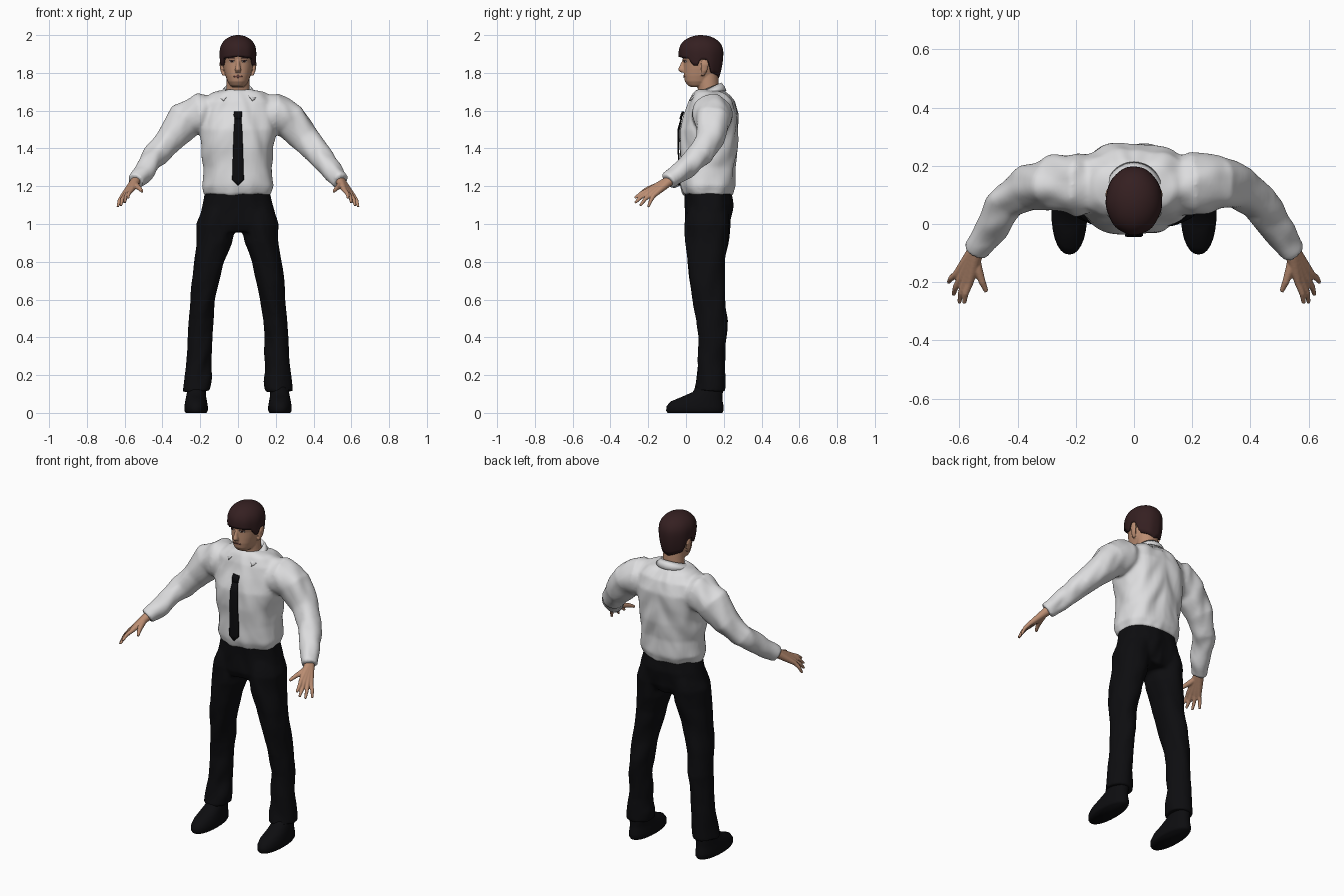
import bpy, bmesh, math
from mathutils import Vector, noise
from mathutils.bvhtree import BVHTree

if "Cube" in bpy.data.objects:
    bpy.data.objects.remove(bpy.data.objects["Cube"])


def material(name, rgb, rough=0.8):
    m = bpy.data.materials.new(name)
    m.use_nodes = True
    m.diffuse_color = (*rgb, 1)
    bsdf = m.node_tree.nodes["Principled BSDF"]
    bsdf.inputs["Base Color"].default_value = (*rgb, 1)
    bsdf.inputs["Roughness"].default_value = rough
    return m


SHIRT = material("white_cotton", (0.72, 0.72, 0.73))
BLACK = material("black_cloth", (0.004, 0.004, 0.005))
SKIN = material("skin", (0.50, 0.27, 0.17))
HAIR = material("dark_brown_hair", (0.035, 0.014, 0.015))
EYE = material("eye_white", (0.55, 0.5, 0.47))
LIPS = material("lips", (0.36, 0.15, 0.11))


def tube(bm, pts, flat=True, n=28, power=2.0, mirror=False):
    """Closed loft through rings (x, y, z, ra, rb); flat keeps rings level."""
    for side in ((1, -1) if mirror else (1,)):
        rings = []
        for i, p in enumerate(pts):
            c = Vector(p[:3])
            ra, rb = p[3], p[-1]
            u, v = Vector((1, 0, 0)), Vector((0, 1, 0))
            if not flat:
                t = Vector(pts[min(i + 1, len(pts) - 1)][:3]) - Vector(pts[max(i - 1, 0)][:3])
                u = t.cross(Vector((0, 0, 1))).normalized()
                v = t.cross(u).normalized()
            ring = []
            for k in range(n):
                a = 2 * math.pi * k / n
                ca, sa = math.cos(a), math.sin(a)
                q = c + u * ra * math.copysign(abs(ca) ** (2 / power), ca)
                q += v * rb * math.copysign(abs(sa) ** (2 / power), sa)
                ring.append(bm.verts.new((q.x * side, q.y, q.z)))
            rings.append(ring)
        for a, b in zip(rings, rings[1:]):
            for k in range(n):
                bm.faces.new((a[k], a[(k + 1) % n], b[(k + 1) % n], b[k]))
        bm.faces.new(rings[0])
        bm.faces.new(rings[-1])


def finish(name, bm, mat):
    bmesh.ops.recalc_face_normals(bm, faces=bm.faces)
    me = bpy.data.meshes.new(name)
    bm.to_mesh(me)
    bm.free()
    me.materials.append(mat)
    me.shade_smooth()
    ob = bpy.data.objects.new(name, me)
    bpy.context.collection.objects.link(ob)
    return ob


def blend(ob, voxel, passes, fold=0.0):
    """Fuse overlapping solids into one skin, soften it and add cloth folds."""
    m = ob.modifiers.new("fuse", 'REMESH')
    m.mode, m.voxel_size = 'VOXEL', voxel
    s = ob.modifiers.new("soften", 'SMOOTH')
    s.factor, s.iterations = 0.5, passes
    bpy.context.view_layer.objects.active = ob
    for mod in ("fuse", "soften"):
        bpy.ops.object.modifier_apply(modifier=mod)
    me = ob.data
    normals = [v.normal.copy() for v in me.vertices]
    for v, nrm in zip(me.vertices, normals):
        if fold:
            p = v.co
            v.co += nrm * fold * noise.noise(Vector((p.x * 13, p.y * 13, p.z * 8 + abs(p.x) * 9)))
    me.shade_smooth()
    return BVHTree.FromPolygons([v.co for v in me.vertices], [p.vertices for p in me.polygons])


def plate(name, tree, rows, mat, lift, thick, cols=5, mirror=False):
    """Thin plate laid on a front surface; rows are (z, x0, x1)."""
    bm = bmesh.new()
    for side in ((1, -1) if mirror else (1,)):
        grid = []
        for z, x0, x1 in rows:
            row = []
            for k in range(cols):
                x = side * (x0 + (x1 - x0) * k / (cols - 1))
                hit = tree.ray_cast(Vector((x, -1, z)), Vector((0, 1, 0)))[0]
                row.append(bm.verts.new((x, (hit.y if hit else 0) - lift, z)))
            grid.append(row)
        for a, b in zip(grid, grid[1:]):
            for k in range(cols - 1):
                q = (a[k], a[k + 1], b[k + 1], b[k])
                bm.faces.new(q if side > 0 else q[::-1])
    ob = finish(name, bm, mat)
    s = ob.modifiers.new("thickness", 'SOLIDIFY')
    s.thickness, s.offset = thick, 0
    return ob


def oval(cx, cz, rx, rz, slope=0.0, steps=8):
    rows = []
    for i in range(steps + 1):
        a = math.pi * (i / steps - 0.5)
        w = max(rx * math.cos(a), 0.0005)
        rows.append((cz + rz * math.sin(a) + slope, cx - w, cx + w))
    return rows


# shirt: torso and sleeves
bm = bmesh.new()
torso = [(1.155, .115, .172, .128), (1.2, .116, .19, .142), (1.3, .113, .178, .147),
         (1.4, .118, .187, .156), (1.5, .122, .205, .156), (1.58, .135, .212, .143),
         (1.65, .135, .2, .118), (1.69, .128, .14, .09), (1.71, .122, .075, .07)]
tube(bm, [(0, y, z, a, b) for z, y, a, b in torso], power=2.35, n=40)
tube(bm, [(.08, .13, 1.57, .09), (.2, .135, 1.585, .11), (.28, .14, 1.545, .096),
          (.36, .125, 1.45, .077), (.43, .08, 1.37, .067), (.49, -.01, 1.29, .055),
          (.542, -.092, 1.225, .045)], flat=False, mirror=True)
shirt_tree = blend(finish("shirt", bm, SHIRT), 0.009, 4, 0.012)

# collar: folded band, open at the front
bm = bmesh.new()
rows = []
for k in range(41):
    a = math.radians(-150 + 7.5 * k)
    f = (1 - math.cos(a)) / 2
    s, c, g = math.sin(a), math.cos(a), f ** 4
    rows.append([bm.verts.new(p) for p in (
        (s * .066, .12 + c * .062, 1.70 - .05 * f),
        (s * .07, .12 + c * .067, 1.748 - .052 * f),
        (s * (.086 + .04 * g), .122 + c * (.082 + .024 * g), 1.73 - .055 * f),
        (s * (.094 + .08 * g), .122 + c * (.092 + .042 * g), 1.705 - .065 * g))])
for a, b in zip(rows, rows[1:]):
    for k in range(3):
        bm.faces.new((a[k], a[k + 1], b[k + 1], b[k]))
collar = finish("collar", bm, SHIRT)
collar.modifiers.new("thickness", 'SOLIDIFY').thickness = 0.006

# tie: knot and blade
plate("tie_blade", shirt_tree, [(1.205, -.003, .003), (1.235, -.031, .031), (1.3, -.029, .029),
      (1.4, -.026, .026), (1.5, -.022, .022), (1.565, -.017, .017)], BLACK, .008, .007)
plate("tie_knot", shirt_tree, [(1.555, -.016, .016), (1.575, -.022, .022), (1.595, -.02, .02)],
      BLACK, .012, .009)

# trousers: hips and legs
bm = bmesh.new()
hips = [(1.185, .115, .166, .12), (1.1, .122, .185, .126), (1.0, .115, .207, .118),
        (.955, .112, .17, .1)]
tube(bm, [(0, y, z, a, b) for z, y, a, b in hips], power=2.3, n=40)
leg = [(1.08, .12, .095, .09, .11), (1.0, .115, .115, .1, .118), (.9, .11, .124, .096, .112),
       (.8, .107, .152, .08, .1), (.7, .112, .17, .072, .092), (.6, .122, .185, .067, .084),
       (.5, .138, .197, .067, .079), (.4, .14, .205, .067, .072), (.25, .132, .211, .068, .07),
       (.17, .128, .212, .074, .076), (.115, .125, .218, .072, .082)]
tube(bm, [(x, y, z, a, b) for z, y, x, a, b in leg], mirror=True)
blend(finish("trousers", bm, BLACK), 0.009, 3, 0.009)

# shoes
bm = bmesh.new()
tube(bm, [(.222, .047, 0, .055, .145), (.222, .047, .012, .062, .152), (.222, .048, .035, .062, .151),
          (.222, .056, .06, .058, .138), (.222, .085, .085, .053, .107),
          (.22, .115, .11, .05, .08), (.22, .13, .16, .045, .062)], power=2.2, mirror=True)
finish("shoes", bm, BLACK)

# hands: each finger runs from wrist to tip, fused into a palm
bm = bmesh.new()
fingers = [((.565, -.205, 1.177), (.583, -.272, 1.137)), ((.581, -.202, 1.165), (.6, -.27, 1.112)),
           ((.597, -.19, 1.156), (.62, -.243, 1.097)), ((.61, -.172, 1.15), (.637, -.2, 1.09))]
wrist = Vector((.535, -.075, 1.237))
for knuckle, tip in fingers:
    k, t = Vector(knuckle), Vector(tip)
    start = wrist.lerp(k, 0.05)
    palm = wrist.lerp(k, 0.55)
    mid = k.lerp(t, 0.5) + Vector((.004, 0, .005))
    tube(bm, [(*start, .026), (*palm, .019), (*k, .0125), (*mid, .0105), (*t, .007)],
         flat=False, n=12, mirror=True)
tube(bm, [(.545, -.11, 1.215, .016), (.535, -.16, 1.2, .016), (.521, -.2, 1.188, .012),
          (.507, -.232, 1.172, .008)], flat=False, n=12, mirror=True)
blend(finish("hands", bm, SKIN), 0.004, 2)

# head: skull, neck, nose, ears
bm = bmesh.new()
skull = [(1.725, .025, .08, .03), (1.735, .008, .11, .043), (1.755, -.006, .14, .056),
         (1.785, -.011, .16, .066), (1.82, -.011, .172, .074), (1.855, -.011, .18, .079),
         (1.885, -.02, .184, .083), (1.92, -.017, .184, .083), (1.955, .003, .17, .073),
         (1.985, .045, .13, .04)]
tube(bm, [(0, (f + b) / 2, z, w, (b - f) / 2) for z, f, b, w in skull], power=2.15, n=36)
tube(bm, [(0, .125, 1.64, .068, .058), (0, .118, 1.72, .062, .056), (0, .11, 1.8, .06, .06)])
tube(bm, [(0, -.008, 1.872, .008, .009), (0, -.017, 1.842, .010, .015),
          (0, -.022, 1.817, .016, .021), (0, -.016, 1.803, .013, .012)], n=16)
tube(bm, [(.074, .088, 1.785, .008, .01), (.084, .096, 1.81, .009, .016),
          (.089, .1, 1.845, .009, .022), (.088, .1, 1.868, .007, .014)], n=16, mirror=True)
face = blend(finish("head", bm, SKIN), 0.004, 3)

# painted face details
plate("eyes", face, oval(.033, 1.86, .013, .0055), EYE, .0015, .002, mirror=True)
plate("irises", face, oval(.033, 1.86, .0055, .005), HAIR, .003, .002, mirror=True)
plate("upper_lids", face, oval(.033, 1.8665, .015, .002), HAIR, .003, .002, mirror=True)
plate("eyebrows", face, oval(.035, 1.8795, .02, .0035), HAIR, .002, .003, mirror=True)
plate("mouth", face, oval(0, 1.781, .024, .0065), LIPS, .0015, .003)
plate("mouth_line", face, oval(0, 1.782, .023, .001), HAIR, .0035, .001)

# hair: dome with a hairline that drops at the sideburns and nape
hairline = [(0, 1.886), (40, 1.88), (55, 1.875), (68, 1.838), (80, 1.838), (88, 1.872),
            (108, 1.868), (122, 1.8), (180, 1.772)]


def rim(deg):
    for (a, za), (b, zb) in zip(hairline, hairline[1:]):
        if deg <= b:
            return za + (zb - za) * (deg - a) / (b - a)
    return hairline[-1][1]


bm = bmesh.new()
N, M = 72, 14
grid = []
for j in range(M + 1):
    t = math.sin(j / M * math.pi / 2)
    ring = []
    for k in range(N):
        deg = 360 * k / N
        a = math.radians(deg)
        low = rim(min(deg, 360 - deg))
        z = low + (2.0 - low) * t
        h = (z - 1.905) / .095
        r = max(1 - h ** 2.3, 0.0) ** 0.5 if h > 0 else 1 - 0.1 * h * h
        r *= 1 + 0.012 * math.sin(9 * a + 2) * (1 - t)
        ring.append(bm.verts.new((.097 * r * math.sin(a), .08 - .118 * r * math.cos(a), z)))
    grid.append(ring)
for a, b in zip(grid, grid[1:]):
    for k in range(N):
        bm.faces.new((a[k], a[(k + 1) % N], b[(k + 1) % N], b[k]))
bmesh.ops.remove_doubles(bm, verts=bm.verts, dist=0.0002)
hair = finish("hair", bm, HAIR)
hair.modifiers.new("thickness", 'SOLIDIFY').thickness = 0.014
